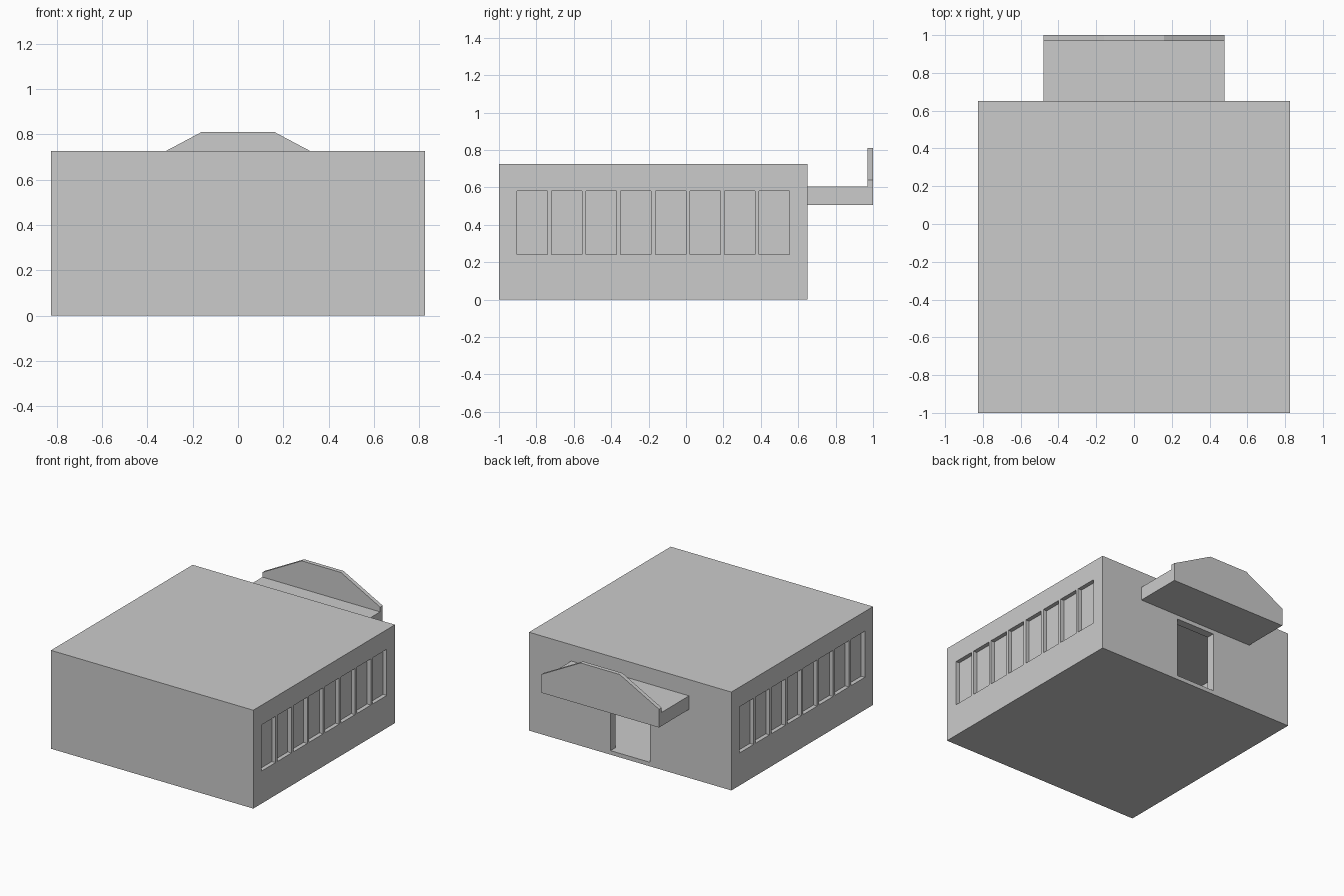
import bpy, bmesh
from mathutils import Matrix, Vector

if "Cube" in bpy.data.objects:
    bpy.data.objects.remove(bpy.data.objects["Cube"])


def make_object(name, bm):
    bmesh.ops.recalc_face_normals(bm, faces=bm.faces)
    mesh = bpy.data.meshes.new(name)
    bm.to_mesh(mesh)
    bm.free()
    obj = bpy.data.objects.new(name, mesh)
    bpy.context.collection.objects.link(obj)
    return obj


def boxes(name, bounds):
    """One object made of axis-aligned boxes, each given as (low, high) corners."""
    bm = bmesh.new()
    for low, high in bounds:
        low, high = Vector(low), Vector(high)
        bmesh.ops.create_cube(bm, size=1, matrix=Matrix.Translation((low + high) / 2)
                              @ Matrix.Diagonal((high - low).to_4d()))
    return make_object(name, bm)


def carve(target, cutter):
    mod = target.modifiers.new("cut", 'BOOLEAN')
    mod.operation = 'DIFFERENCE'
    mod.solver = 'EXACT'
    mod.object = cutter
    bpy.context.view_layer.objects.active = target
    bpy.ops.object.modifier_apply(modifier=mod.name)
    bpy.data.objects.remove(cutter)


W, FRONT, BACK, H = 0.825, -1.0, 0.65, 0.725
WALL, FLOOR, RECESS = 0.06, 0.03, 0.03

# Hollow building shell
building = boxes("building", [((-W, FRONT, 0), (W, BACK, H))])
carve(building, boxes("room_cutter", [
    ((-W + WALL, FRONT + WALL, FLOOR), (W - WALL, BACK - WALL, H - WALL))]))

# Doorway through the back wall
carve(building, boxes("door_cutter", [
    ((-0.16, BACK - WALL - 0.05, FLOOR), (0.16, BACK + 0.1, 0.475))]))

# Rows of recessed windows on both sides
windows = []
for i in range(8):
    y = -0.904 + i * 0.185
    for x in (-W, W):
        windows.append(((x - RECESS, y, 0.24), (x + RECESS, y + 0.163, 0.58)))
carve(building, boxes("window_cutter", windows))

# Canopy slab over the doorway
boxes("canopy", [((-0.48, BACK, 0.505), (0.48, 1.0, 0.605))])

# Upright fascia panel with sloped shoulders on the canopy edge
half = [(0.48, 0.605), (0.48, 0.64), (0.16, 0.81)]
outline = half + [(-x, z) for x, z in reversed(half)]
bm = bmesh.new()
face = bm.faces.new([bm.verts.new((x, 0.97, z)) for x, z in outline])
ext = bmesh.ops.extrude_face_region(bm, geom=[face], use_keep_orig=True)
bmesh.ops.translate(bm, vec=(0, 0.03, 0),
                    verts=[v for v in ext["geom"] if isinstance(v, bmesh.types.BMVert)])
make_object("canopy_fascia", bm)
